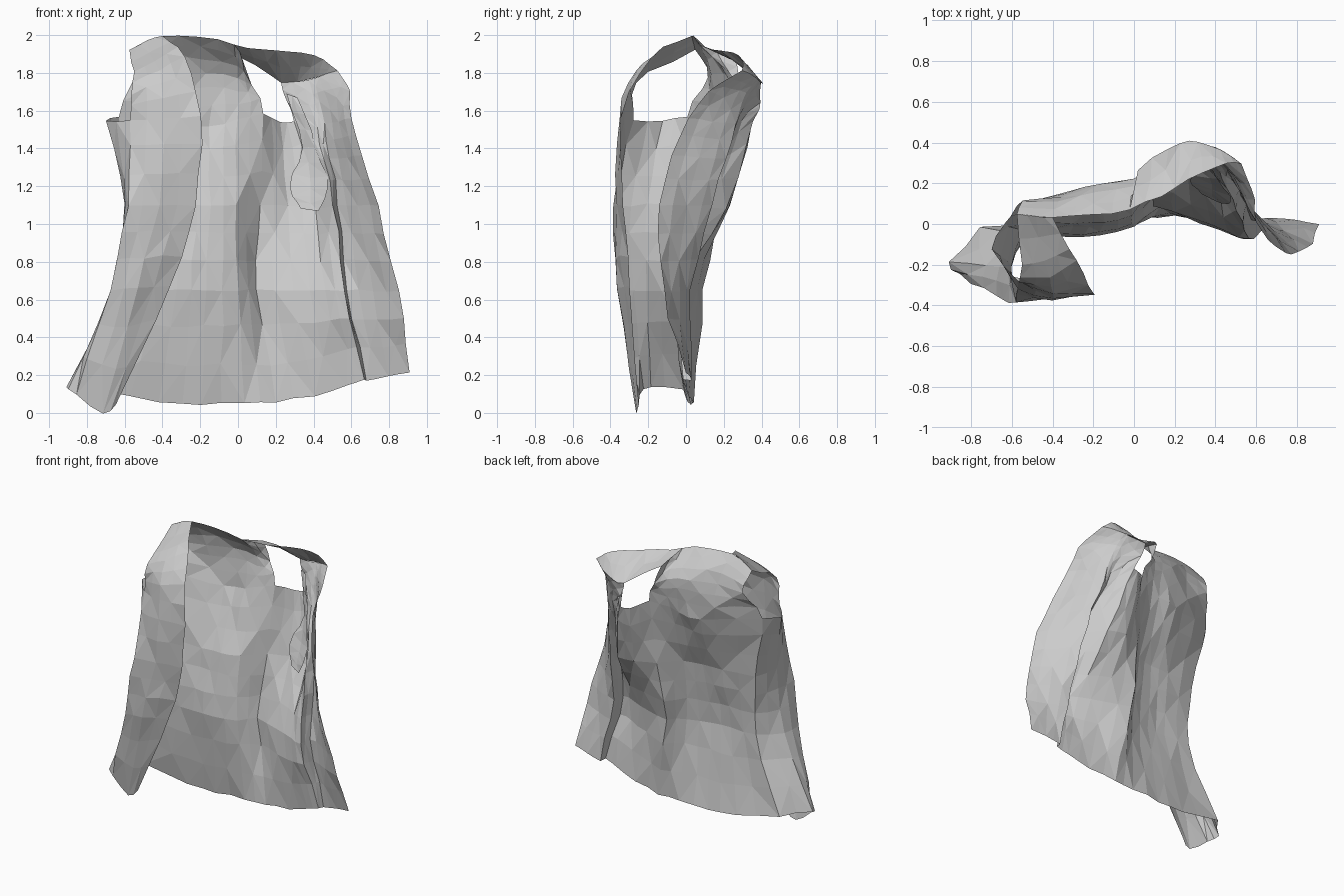
import bpy
import bmesh
from mathutils import Vector, noise

STEPS = 3    # samples between two guide points down a seam
ACROSS = 2   # samples between two seams

cube = bpy.data.objects.get("Cube")
if cube:
    bpy.data.objects.remove(cube, do_unlink=True)

cloth = bpy.data.materials.new("grey cloth")
cloth.use_nodes = True
grey = (0.6, 0.6, 0.6, 1)
cloth.diffuse_color = grey
shader = cloth.node_tree.nodes["Principled BSDF"]
shader.inputs["Base Color"].default_value = grey
shader.inputs["Roughness"].default_value = 0.9


def smooth_path(points, steps):
    """Sample a smooth curve that passes through every guide point."""
    points = [Vector(p) for p in points]
    padded = [2 * points[0] - points[1]] + points + [2 * points[-1] - points[-2]]
    path = []
    for a, b, c, d in zip(padded, padded[1:], padded[2:], padded[3:]):
        for i in range(steps):
            t = i / steps
            path.append(b + (c - a) * t / 2
                        + (2 * a - 5 * b + 4 * c - d) * t * t / 2
                        + (3 * b - a - 3 * c + d) * t ** 3 / 2)
    return path + [points[-1]]


def seam(*points):
    return smooth_path(points, STEPS)


def crumple(p):
    """Small wrinkles that depend only on position, so shared seams stay closed."""
    return p + noise.noise_vector(p * 7) * 0.018


def panel(name, seams, across=ACROSS):
    """Loft a triangulated sheet of cloth through neighbouring seams."""
    rows = [smooth_path(points, across) for points in zip(*seams)]
    bm = bmesh.new()
    grid = [[bm.verts.new(crumple(p)) for p in row] for row in rows]
    for r, (upper, lower) in enumerate(zip(grid, grid[1:])):
        for c in range(len(upper) - 1):
            a, b, d, e = upper[c], upper[c + 1], lower[c + 1], lower[c]
            if (r + c) % 2:
                bm.faces.new((a, b, d))
                bm.faces.new((a, d, e))
            else:
                bm.faces.new((a, b, e))
                bm.faces.new((b, d, e))
    bmesh.ops.remove_doubles(bm, verts=bm.verts, dist=0.0005)
    bmesh.ops.recalc_face_normals(bm, faces=bm.faces)
    mesh = bpy.data.meshes.new(name)
    bm.to_mesh(mesh)
    bm.free()
    mesh.materials.append(cloth)
    obj = bpy.data.objects.new(name, mesh)
    bpy.context.collection.objects.link(obj)
    return obj


# Right front: opening edge, middle and armhole edge, from shoulder to hem
right_opening = seam((-.4, .03, 2), (-.28, -.18, 1.88), (-.2, -.34, 1.58),
                     (-.23, -.33, 1.1), (-.36, -.3, .68), (-.64, -.25, .05))
right_middle = seam((-.49, .04, 1.97), (-.42, -.26, 1.81), (-.4, -.35, 1.56),
                    (-.42, -.37, 1.1), (-.53, -.36, .66), (-.71, -.26, .0))
right_armhole_front = seam((-.57, .05, 1.93), (-.55, -.27, 1.74), (-.57, -.28, 1.55),
                           (-.59, -.38, 1.1), (-.68, -.35, .65), (-.86, -.25, .1))
panel("right_front_panel", [right_opening, right_middle, right_armhole_front])

# Right side, below the armhole, pinched in above the flared hem
right_armhole_back = seam((-.57, .05, 1.93), (-.55, .11, 1.77), (-.63, .01, 1.57),
                          (-.55, -.03, 1.1), (-.53, -.06, .65), (-.74, -.02, .13))
right_side = seam((-.69, -.13, 1.55), (-.61, -.2, 1.1), (-.66, -.21, .65), (-.91, -.19, .14))
below_armhole = slice(2 * STEPS, None)
panel("right_side_panel", [right_armhole_front[below_armhole], right_side,
                           right_armhole_back[below_armhole]])

# Back, hollow at the waist, with a fold running down near the left armhole
back_right = seam((-.4, .03, 2), (-.35, .14, 1.8), (-.33, .13, 1.52),
                  (-.3, .01, 1.1), (-.33, -.06, .65), (-.42, .01, .055))
back_middle = seam((-.22, .05, 1.99), (-.16, .19, 1.8), (-.15, .18, 1.52),
                   (-.15, .02, 1.1), (-.17, -.05, .65), (-.2, .03, .045))
back_fold = seam((-.02, .07, 1.95), (-.01, .22, 1.77), (0, .19, 1.55),
                 (-.01, .05, 1.1), (0, -.01, .65), (.03, .03, .05))
left_armhole_back = seam((.02, .27, 1.88), (.07, .27, 1.73), (.13, .24, 1.59),
                         (.11, .17, 1.1), (.1, .1, .65), (.2, .04, .05))
panel("back_panel", [right_armhole_back, back_right, back_middle, back_fold,
                     left_armhole_back])

# Left side, below the armhole
left_armhole_front = seam((.23, .4, 1.76), (.26, .39, 1.65), (.3, .36, 1.55),
                          (.41, .22, 1.08), (.46, -.04, .65), (.58, -.01, .14))
left_side = seam((.22, .34, 1.55), (.27, .23, 1.1), (.29, .03, .65), (.4, .01, .09))
panel("left_side_panel", [left_armhole_back[below_armhole], left_side,
                          left_armhole_front[below_armhole]])

# Left front, swung wide open, with a pleat along its inner crease
left_crease = seam((.34, .38, 1.76), (.38, .32, 1.63), (.44, .22, 1.42),
                   (.51, .07, 1.1), (.56, -.07, .65), (.67, -.01, .18))
left_pleat = seam((.39, .37, 1.77), (.43, .3, 1.65), (.47, .24, 1.44),
                  (.53, .14, 1.1), (.58, .03, .65), (.68, .03, .18))
left_opening = seam((.53, .3, 1.81), (.59, .11, 1.7), (.62, -.03, 1.47),
                    (.74, -.14, 1.1), (.85, -.12, .65), (.91, 0, .21))
left_middle = [a.lerp(b, .5) for a, b in zip(left_pleat, left_opening)]
panel("left_front_panel", [left_armhole_front, left_crease, left_pleat,
                           left_middle, left_opening])

# Left shoulder strap between neckline and armhole
neckline = seam((-.02, .07, 1.95), (.2, .18, 1.92), (.4, .28, 1.89), (.53, .3, 1.81))
strap_edge = seam((.02, .27, 1.88), (.23, .4, 1.76), (.36, .38, 1.765), (.53, .3, 1.81))
panel("left_shoulder_strap", [neckline, strap_edge])

# Loose fold of cloth hanging at the left armhole
fold_outer = seam((.32, .34, 1.67), (.42, .22, 1.4), (.48, .11, 1.18), (.43, .1, 1.08))
fold_inner = seam((.26, .37, 1.7), (.34, .29, 1.4), (.28, .21, 1.2), (.33, .15, 1.08))
panel("armhole_fold", [fold_inner, fold_outer])
